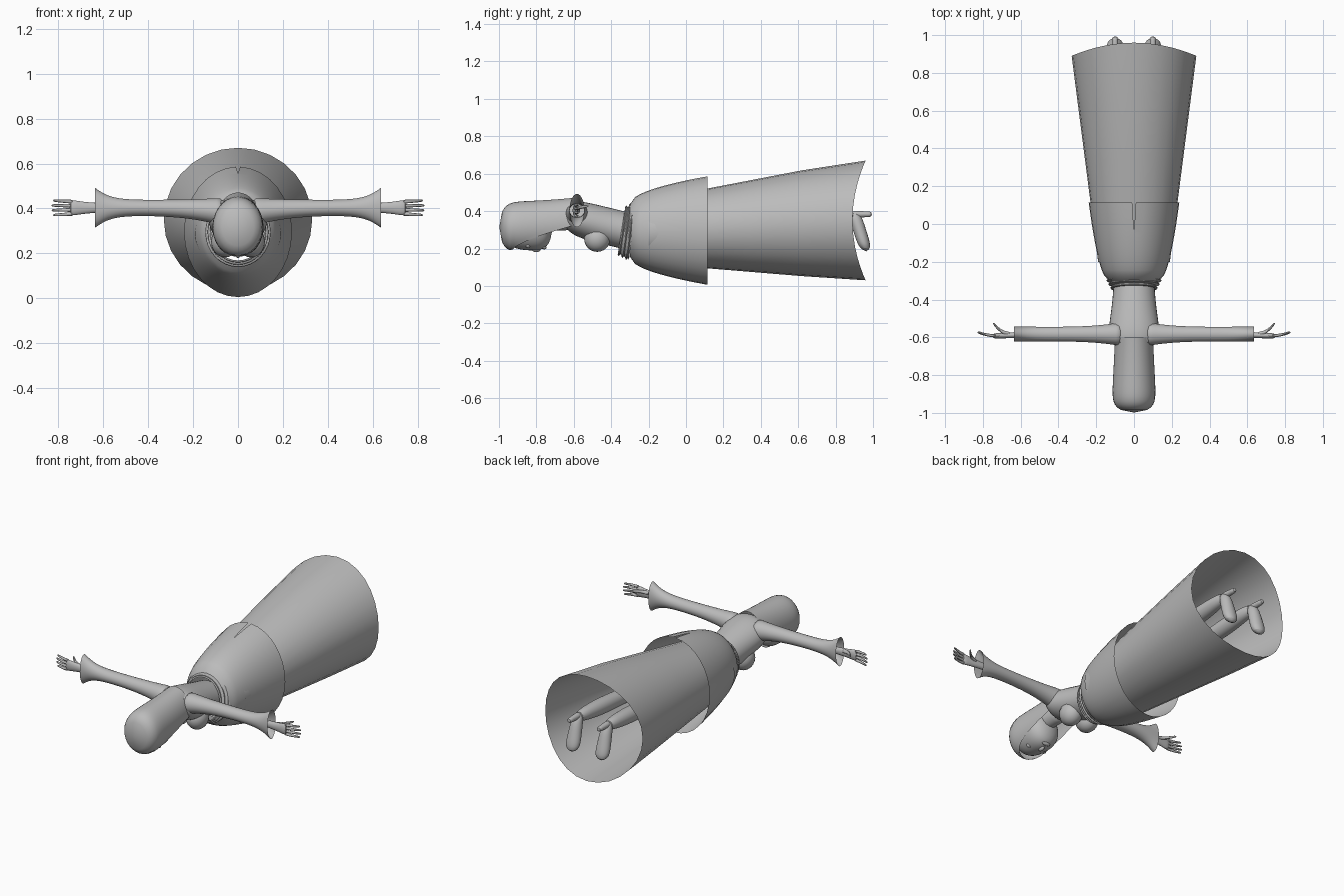
import bpy, bmesh, math
from math import sin, cos, pi

cube = bpy.data.objects.get("Cube")
if cube:
    bpy.data.objects.remove(cube, do_unlink=True)

grey = bpy.data.materials.new("plain grey")
grey.use_nodes = True
grey.diffuse_color = (.5, .5, .5, 1)
grey.node_tree.nodes["Principled BSDF"].inputs["Base Color"].default_value = grey.diffuse_color
parts = []


def finish(name, bm, mirror, subdivide=False):
    bmesh.ops.remove_doubles(bm, verts=bm.verts, dist=.0001)
    bmesh.ops.recalc_face_normals(bm, faces=bm.faces)
    mesh = bpy.data.meshes.new(name)
    bm.to_mesh(mesh)
    bm.free()
    mesh.materials.append(grey)
    obj = bpy.data.objects.new(name, mesh)
    bpy.context.collection.objects.link(obj)
    if mirror:
        obj.modifiers.new("Mirror", 'MIRROR').use_mirror_merge = False
    if subdivide:
        sub = obj.modifiers.new("Smooth", 'SUBSURF')
        sub.levels = sub.render_levels = 1
    parts.append(obj)


def loft(name, axis, start, end, shape, steps=8, sides=16, cap_start=True, cap_end=True,
         opening=0, gap=None, tilt=0, hem=0, mirror=False, subdivide=True):
    """Skin ellipses along an axis; shape(u) gives both centres and both radii.
    gap(u) is the half angle left open around the opening angle."""
    bm = bmesh.new()
    rings = []
    for i in range(steps + 1):
        u = i / steps
        centre_a, centre_b, radius_a, radius_b = shape(u)
        cut = gap(u) if gap else 0
        ring = []
        for k in range(sides + 1 if gap else sides):
            angle = opening + cut + (2 * pi - 2 * cut) * k / sides
            along = start + (end - start) * u + tilt * sin(angle)
            if i == steps:
                along += hem * sin(angle) ** 2
            co = [centre_a + radius_a * cos(angle), centre_b + radius_b * sin(angle)]
            co.insert("xyz".index(axis), along)
            ring.append(bm.verts.new(co))
        rings.append(ring)
    for lower, upper in zip(rings, rings[1:]):
        for k in range(sides):
            j = (k + 1) % len(lower)
            bm.faces.new((lower[k], lower[j], upper[j], upper[k]))
    if cap_start:
        bm.faces.new(rings[0])
    if cap_end:
        bm.faces.new(rings[-1])
    finish(name, bm, mirror, subdivide)


def blob(name, centre, size, mirror=False):
    bm = bmesh.new()
    bmesh.ops.create_uvsphere(bm, u_segments=20, v_segments=12, radius=1)
    bmesh.ops.scale(bm, vec=size, verts=bm.verts)
    bmesh.ops.translate(bm, vec=centre, verts=bm.verts)
    finish(name, bm, mirror)


def rounded(u, power):
    """Profile that closes smoothly at both ends."""
    return math.sqrt(max(0, 1 - abs(2 * u - 1) ** power))


# Gown: long open skirt with a curved hem
loft("skirt", "y", -.2, .89,
     lambda u: (0, .29 + .06 * u, .19 + .14 * u, .17 + .15 * u),
     steps=4, sides=28, cap_start=False, cap_end=False, hem=.07, subdivide=False)

# Flared overskirt, slit at the back
loft("overskirt", "y", -.3, .115,
     lambda u: (0, .296, .13 + .11 * math.sqrt(u), .14 + .15 * math.sqrt(u)),
     steps=15, sides=32, cap_start=False, cap_end=False,
     opening=pi / 2, gap=lambda u: .1 * max(0, u - .6), subdivide=False)

# Pleated sash around the waist
def sash_shape(u):
    radius = .116 + .03 * u + .007 * sin(6 * pi * u)
    return 0, .295, radius, radius + .01

loft("waist_sash", "y", -.345, -.285, sash_shape, steps=18, sides=32,
     cap_start=False, cap_end=False, tilt=.02, subdivide=False)

# Bodice, bust and neck
def torso_shape(u):
    shoulder = math.sqrt(1 - u ** 8)
    return 0, .28 + .1 * u, (.11 + .06 * u * u) * shoulder, .104 * shoulder

loft("torso", "y", -.26, -.67, torso_shape, steps=14)
loft("neck", "y", -.6, -.8, lambda u: (0, .35, .05, .055), steps=3)
blob("bust", (.058, -.475, .252), (.062, .07, .07), mirror=True)

# Sleeved arms with open bell cuffs
def sleeve_shape(u):
    shoulder = (1 - u) ** 4
    thickness = .036 + .03 * shoulder
    return -.583, .403 - .02 * shoulder, thickness + .005 * u, thickness + .055 * u ** 10

loft("sleeve", "x", .06, .636, sleeve_shape, steps=16, cap_end=False, mirror=True)

# Hands
loft("palm", "x", .5, .75,
     lambda u: (-.583 - .01 * u, .403, .018 - .004 * u, .02 + .018 * u ** 3), mirror=True)
for i, finger in enumerate(("little", "ring", "middle", "index")):
    spread = .018 * (i - 1.5)
    loft(finger + "_finger", "x", .73, .835 - .4 * abs(spread),
         lambda u: (-.592 + .02 * u * u, .403 + spread * (1 + .2 * u),
                    .01 - .004 * u, .01 - .004 * u),
         steps=4, sides=8, mirror=True)
loft("thumb", "x", .655, .748,
     lambda u: (-.583 + .06 * u * u, .412 + .015 * u, .014 - .006 * u, .013 - .006 * u),
     steps=5, sides=8, mirror=True)

# Head with a downward facing face
loft("head", "y", -.985, -.71,
     lambda u: (0, .316 - .02 * u, .105 * rounded(u, 3), .118 * rounded(u, 3)), steps=12)
blob("nose", (0, -.8, .2), (.014, .025, .02))
blob("lips", (0, -.758, .205), (.027, .012, .01))
blob("eyelid", (.045, -.845, .214), (.024, .013, .012), mirror=True)

# Bobbed hair shell, open around the face and neck
def hair_shape(u):
    crown = math.sqrt(1 - (1 - u) ** 12)
    return 0, .315 + .02 * u * u, (.12 - .02 * u) * crown, .136 * crown

loft("hair", "y", -.998, -.6, hair_shape, steps=28, sides=28, cap_start=False, cap_end=False,
     opening=-pi / 2, gap=lambda u: pi / 2 * max(0, u - .17) ** .3, subdivide=False)

# Legs and high heeled shoes
def leg_shape(u):
    radius = .08 - .05 * u + .008 * sin(3 * pi * u)
    return .085 + .015 * u, .3 + .075 * u, radius, radius

loft("leg", "y", -.1, .91, leg_shape, steps=12, mirror=True)
loft("shoe", "z", .405, .18,
     lambda u: (.1, .895 + .07 * u, (.03 + .02 * u) * rounded(u, 4), .036 * rounded(u, 4)),
     steps=10, mirror=True)
loft("heel", "y", .89, .995,
     lambda u: (.1, .383, .021 - .007 * u, .02 - .006 * u), steps=4, mirror=True)

# Smooth shading, sharp creases kept
bpy.ops.object.select_all(action='DESELECT')
for part in parts:
    part.select_set(True)
bpy.context.view_layer.objects.active = parts[0]
bpy.ops.object.shade_smooth_by_angle(angle=math.radians(40))
